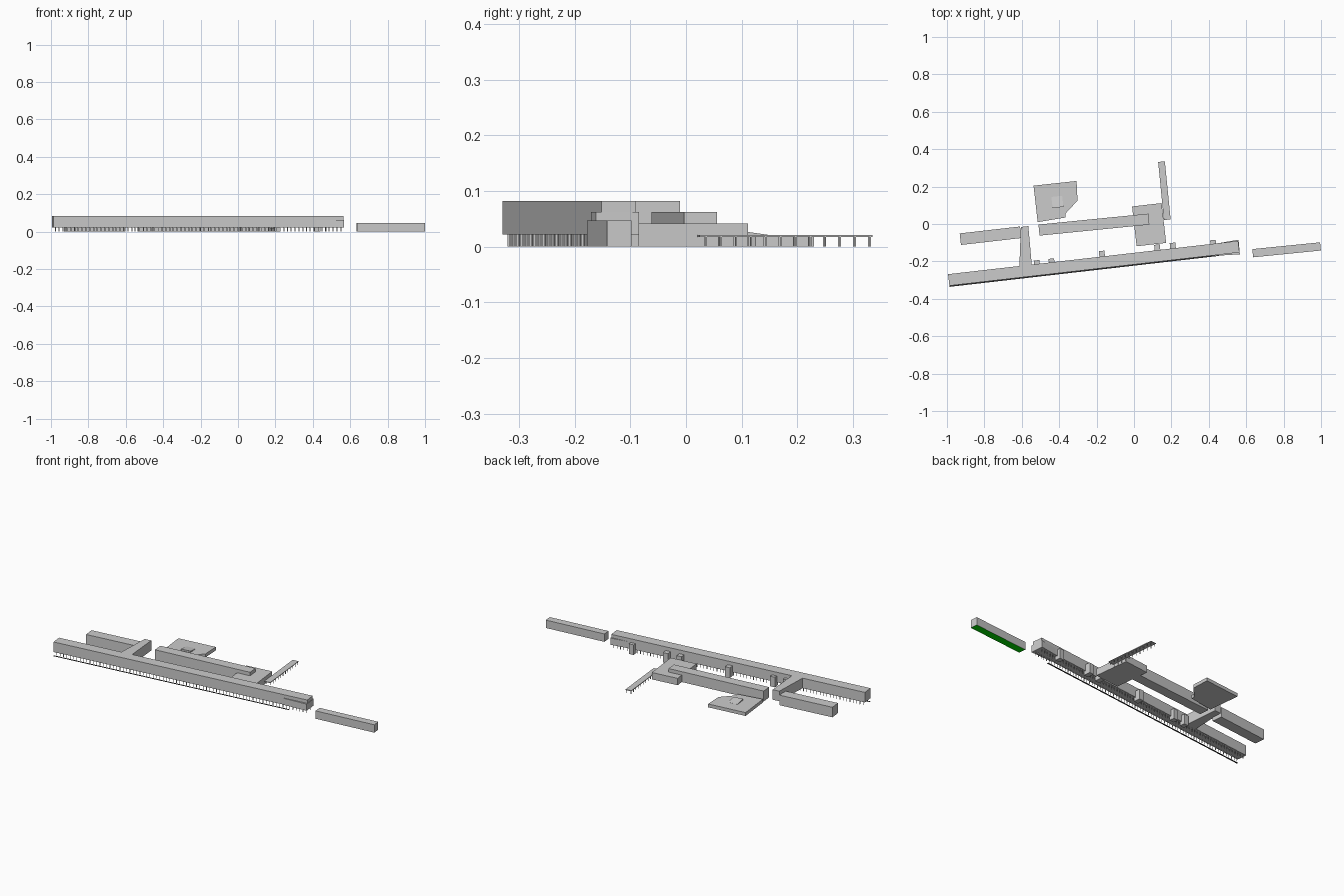
import bpy, bmesh, math
from mathutils import Matrix, Vector

cube = bpy.data.objects.get("Cube")
if cube:
    bpy.data.objects.remove(cube)


def material(name, colour):
    m = bpy.data.materials.new(name)
    m.use_nodes = True
    m.diffuse_color = (*colour, 1)
    m.node_tree.nodes["Principled BSDF"].inputs["Base Color"].default_value = (*colour, 1)
    return m


GREY = material("pale grey", (0.6, 0.6, 0.6))
GREEN = material("bright green", (0, 0.85, 0))
DARK = material("kerb dark grey", (0.03, 0.03, 0.03))
TILT = math.radians(6.55)
REAR_TILT = math.radians(5.7)


def frame_at(x, y, angle=TILT):
    return Matrix.Translation((x, y, 0)) @ Matrix.Rotation(angle, 4, "Z")


def finish(name, bm, mat=GREY):
    bmesh.ops.recalc_face_normals(bm, faces=bm.faces)
    mesh = bpy.data.meshes.new(name)
    bm.to_mesh(mesh)
    bm.free()
    mesh.materials.append(mat)
    ob = bpy.data.objects.new(name, mesh)
    bpy.context.collection.objects.link(ob)
    return ob


def add_box(bm, frame, lo, hi):
    """Box between two corners, given in a local frame."""
    lo, hi = Vector(lo), Vector(hi)
    m = frame @ Matrix.Translation((lo + hi) / 2) @ Matrix.Diagonal((*(hi - lo), 1))
    bmesh.ops.create_cube(bm, size=1, matrix=m)


def box(name, frame, lo, hi, mat=GREY):
    bm = bmesh.new()
    add_box(bm, frame, lo, hi)
    return finish(name, bm, mat)


def prism(name, outline, z0, z1):
    """Upright block over a ground outline."""
    bm = bmesh.new()
    face = bm.faces.new([bm.verts.new((x, y, z0)) for x, y in outline])
    top = bmesh.ops.extrude_face_region(bm, geom=[face])["geom"]
    for v in top:
        if isinstance(v, bmesh.types.BMVert):
            v.co.z = z1
    return finish(name, bm)


def column_rows(name, frame, start, end, count, offsets, height, size=0.0025):
    bm = bmesh.new()
    for i in range(count):
        u = start + (end - start) * i / (count - 1)
        for w in offsets:
            add_box(bm, frame, (u - size / 2, w - size / 2, 0), (u + size / 2, w + size / 2, height))
    return finish(name, bm)


# Long main hall raised on columns, with a dark kerb along its front
SITE = frame_at(-0.987, -0.33)
box("main_hall", SITE, (0, 0, 0.022), (1.561, 0.062, 0.082))
column_rows("main_hall_columns", SITE, 0.015, 1.55, 76, (0.009, 0.053), 0.022)
box("front_kerb", SITE, (0, -0.006, 0), (1.45, 0.004, 0.0003), DARK)
prism("east_end_bay", [(0.42, -0.171), (0.566, -0.162), (0.559, -0.084), (0.42, -0.108)], 0.022, 0.062)

# Stair towers along the back of the hall
for i, x in enumerate((-0.505, -0.426, -0.156, 0.14, 0.223, 0.438)):
    u = (x + 0.98) / math.cos(TILT)
    depth = 0.092 if i in (2, 3, 4) else 0.082
    box(f"stair_tower_{i + 1}", SITE, (u - 0.015, 0.05, 0), (u + 0.015, depth, 0.06))

# Connecting wing and the lower wings behind
prism("cross_wing", [(-0.605, -0.016), (-0.565, -0.011), (-0.546, -0.225), (-0.613, -0.232)], 0.022, 0.082)
box("west_wing", frame_at(-0.925, -0.112), (0, 0, 0), (0.325, 0.062, 0.06))
box("middle_wing", frame_at(-0.505, -0.062, REAR_TILT), (0, 0, 0), (0.59, 0.059, 0.062))
box("entrance_block", frame_at(0.014, -0.119), (0, 0, 0), (0.159, 0.214, 0.041))

# Raised plaza with its sloped rooflight
prism("plaza", [(-0.537, 0.205), (-0.307, 0.23), (-0.302, 0.125), (-0.366, 0.056),
                (-0.366, 0.035), (-0.515, 0.01)], 0, 0.02)
light = box("plaza_rooflight", frame_at(-0.435, 0.085), (0, 0, 0.018), (0.058, 0.06, 0.029))
for v in light.data.vertices:
    if v.co.z > 0.025 and v.co.y > 0.12:
        v.co.z = 0.0205

# Covered walkway on slim columns
WALK = frame_at(0.16, 0.021, REAR_TILT)
box("walkway_roof", WALK, (0, 0, 0.017), (0.036, 0.312, 0.021))
column_rows("walkway_columns", WALK @ Matrix.Rotation(math.pi / 2, 4, "Z"),
            0.012, 0.308, 12, (-0.033, -0.004), 0.017)

# Separate east building with a green underside
east = box("east_building", frame_at(0.637, -0.178, REAR_TILT), (0, 0, 0), (0.364, 0.044, 0.047))
east.data.materials.append(GREEN)
for p in east.data.polygons:
    p.material_index = int(p.normal.z < -0.5)
